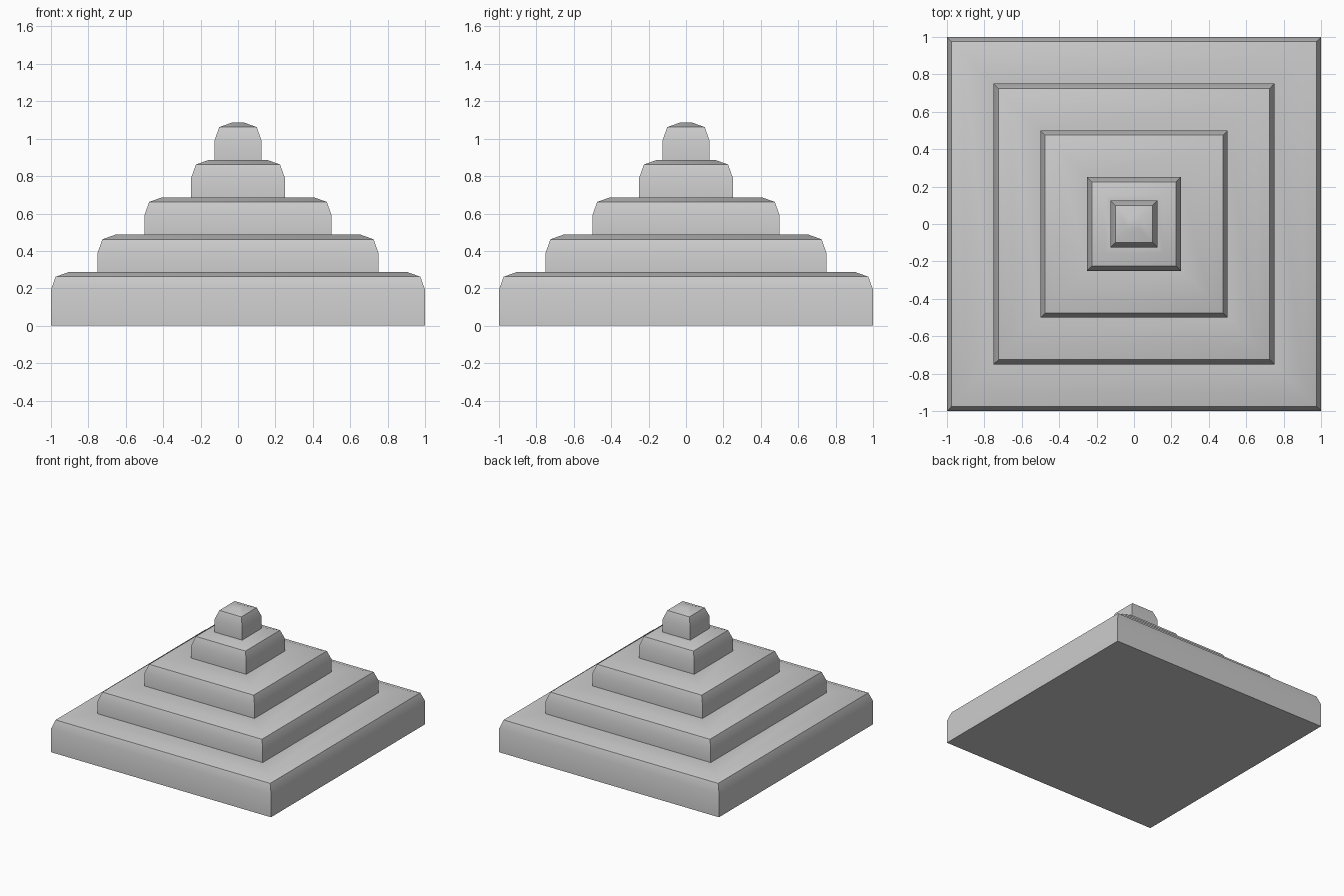
import bpy, bmesh

if "Cube" in bpy.data.objects:
    bpy.data.objects.remove(bpy.data.objects["Cube"])

TIERS = [1.0, 0.75, 0.5, 0.25, 0.125]   # half-widths, bottom to top
FIRST_TOP, STEP = 0.287, 0.2

# Stepped profile: wall, steep bevel, shallow bevel, flat tread
profile = []
z = 0.0
for i, w in enumerate(TIERS):
    top = FIRST_TOP + STEP * i
    profile += [(w, z), (w, top - 0.095), (w - 0.025, top - 0.025), (w - 0.095, top)]
    z = top

# Square rings bridged from the ground to the peak
bm = bmesh.new()
rings = [[bm.verts.new((sx * w, sy * w, h)) for sx, sy in ((-1, -1), (1, -1), (1, 1), (-1, 1))]
         for w, h in profile]
for a, b in zip(rings, rings[1:]):
    for k in range(4):
        n = (k + 1) % 4
        bm.faces.new((a[k], a[n], b[n], b[k]))
bm.faces.new(rings[0][::-1])
bm.faces.new(rings[-1])
bmesh.ops.recalc_face_normals(bm, faces=bm.faces[:])

mesh = bpy.data.meshes.new("stepped_pyramid")
bm.to_mesh(mesh)
bm.free()
pyramid = bpy.data.objects.new("stepped_pyramid", mesh)
bpy.context.collection.objects.link(pyramid)

# Soft bevels, sharp corners
bpy.context.view_layer.objects.active = pyramid
pyramid.select_set(True)
bpy.ops.object.shade_smooth_by_angle(angle=0.5236)
